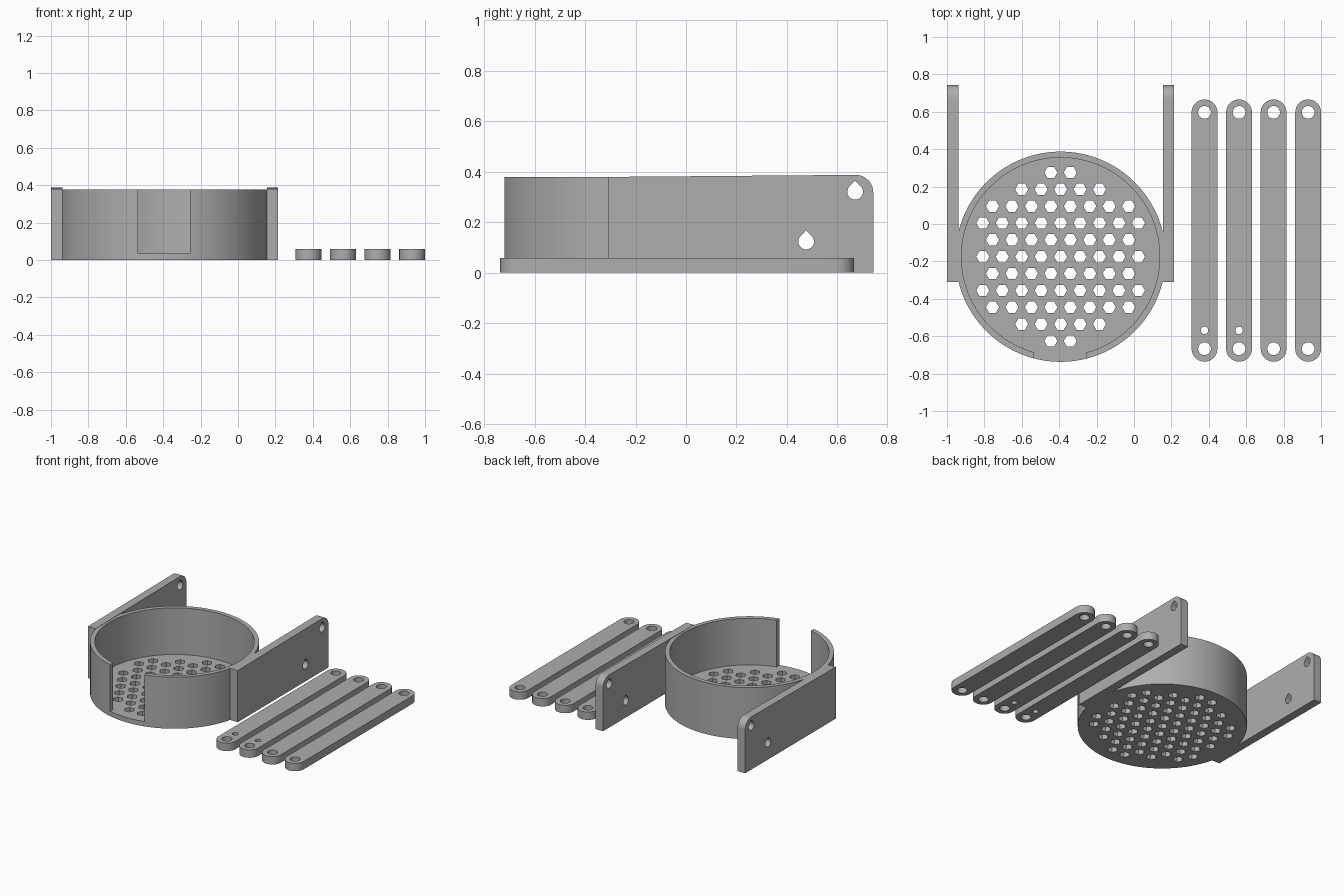
import bpy, bmesh, math
from mathutils import Matrix, Vector

if "Cube" in bpy.data.objects:
    bpy.data.objects.remove(bpy.data.objects["Cube"])

grey = bpy.data.materials.new("plain grey")
grey.diffuse_color = (0.42, 0.42, 0.42, 1)
grey.use_nodes = True
grey.node_tree.nodes["Principled BSDF"].inputs["Base Color"].default_value = grey.diffuse_color

CX, CY = -0.3925, -0.175          # cup centre
R_OUT, R_IN, CUP_H, FLOOR = 0.562, 0.53, 0.378, 0.036


def arc(cx, cy, r, a0, a1, n):
    """Points along an arc, angles in degrees."""
    return [(cx + r * math.cos(math.radians(a0 + (a1 - a0) * i / n)),
             cy + r * math.sin(math.radians(a0 + (a1 - a0) * i / n))) for i in range(n + 1)]


def circle(cx, cy, r, n=32):
    return arc(cx, cy, r, 0, 360, n)[:-1]


def teardrop(cx, cy, r):
    return arc(cx, cy, r, 135, 405, 24) + [(cx, cy + r * math.sqrt(2))]


def finish(obj):
    bpy.ops.object.select_all(action='DESELECT')
    obj.select_set(True)
    bpy.context.view_layer.objects.active = obj
    obj.data.materials.clear()
    obj.data.materials.append(grey)
    bpy.ops.object.shade_smooth_by_angle(angle=math.radians(30))


def plate(name, loops, thickness, matrix):
    """Flat plate: first loop is the outline, the others are through holes."""
    curve = bpy.data.curves.new(name, 'CURVE')
    curve.dimensions, curve.fill_mode, curve.extrude = '2D', 'BOTH', thickness / 2
    for loop in loops:
        s = curve.splines.new('POLY')
        s.points.add(len(loop) - 1)
        for p, (x, y) in zip(s.points, loop):
            p.co = (x, y, 0, 1)
        s.use_cyclic_u = True
    obj = bpy.data.objects.new(name, curve)
    bpy.context.collection.objects.link(obj)
    bpy.ops.object.select_all(action='DESELECT')
    obj.select_set(True)
    bpy.context.view_layer.objects.active = obj
    bpy.ops.object.convert(target='MESH')
    obj = bpy.context.object
    bm = bmesh.new()
    bm.from_mesh(obj.data)
    bmesh.ops.remove_doubles(bm, verts=bm.verts, dist=1e-5)
    bmesh.ops.transform(bm, matrix=matrix, verts=bm.verts)
    bmesh.ops.recalc_face_normals(bm, faces=bm.faces)
    bm.to_mesh(obj.data)
    bm.free()
    finish(obj)
    return obj


def mesh_object(name, bm):
    bmesh.ops.recalc_face_normals(bm, faces=bm.faces)
    me = bpy.data.meshes.new(name)
    bm.to_mesh(me)
    bm.free()
    obj = bpy.data.objects.new(name, me)
    bpy.context.collection.objects.link(obj)
    return obj


# Cup: revolved wall and floor
bm = bmesh.new()
N = 120
rings = []
for r, z in [(R_OUT, 0), (R_OUT, CUP_H), (R_IN, CUP_H), (R_IN, FLOOR)]:
    rings.append([bm.verts.new((x, y, z)) for x, y in circle(CX, CY, r, N)])
for a, b in zip(rings, rings[1:]):
    for i in range(N):
        j = (i + 1) % N
        bm.faces.new((a[i], a[j], b[j], b[i]))
bm.faces.new(rings[0])
bm.faces.new(rings[-1])
cup = mesh_object("perforated_cup", bm)

# Cutter: front slot and hexagonal drain holes
bm = bmesh.new()
slot = Matrix.Translation((CX - 0.003, CY - 0.53, FLOOR + 0.3)) @ Matrix.Diagonal((0.28, 0.3, 0.6, 1))
bmesh.ops.create_cube(bm, size=1, matrix=slot)
PITCH = 0.104
for row, count in enumerate([2, 5, 8, 9, 8, 9, 8, 9, 8, 5, 2]):
    for k in range(count):
        pos = (CX + (k - (count - 1) / 2) * PITCH, CY + (row - 5) * PITCH * 0.866, 0)
        # top stays below the slot's floor line except inside the cup
        bmesh.ops.create_cone(bm, cap_ends=True, segments=6, radius1=0.035, radius2=0.035, depth=0.2,
                              matrix=Matrix.Translation(pos) @ Matrix.Rotation(math.radians(30), 4, 'Z'))
# Keep one pair of hexagon corners pointing along x
for_check = [v.co.copy() for v in bm.verts[:]][8:14]
centre = sum(for_check, Vector()) / 6
cutter = mesh_object("cup_cutter", bm)
cutter.hide_render = True
mod = cup.modifiers.new("cut", 'BOOLEAN')
mod.operation, mod.solver, mod.object = 'DIFFERENCE', 'EXACT', cutter
mod.use_self = True
bpy.context.view_layer.objects.active = cup
bpy.ops.object.modifier_apply(modifier="cut")
bpy.data.objects.remove(cutter)
finish(cup)

# Side arms with rounded rear corner and teardrop holes (profile in y, z)
profile = [(-0.31, 0), (0.742, 0)] + arc(0.672, 0.317, 0.07, 0, 90, 16) + [(-0.31, 0.379)]
holes = [teardrop(0.67, 0.32, 0.031), teardrop(0.476, 0.123, 0.031)]
upright = Matrix(((0, 0, 1, 0), (1, 0, 0, 0), (0, 1, 0, 0), (0, 0, 0, 1)))
for name, side in [("left_arm", -1), ("right_arm", 1)]:
    plate(name, [profile] + holes, 0.061,
          Matrix.Translation((CX + side * 0.577, 0, 0)) @ upright)

# Four loose link bars, two of them with an extra small hole
for i in range(4):
    x = 0.377 + i * 0.1847
    outline = arc(x, 0.597, 0.069, 0, 180, 24) + arc(x, -0.667, 0.069, 180, 360, 24)
    loops = [outline, circle(x, 0.597, 0.034), circle(x, -0.667, 0.034)]
    if i < 2:
        loops.append(circle(x, -0.569, 0.02, 20))
    plate(f"link_bar_{i + 1}", loops, 0.058, Matrix.Translation((0, 0, 0.029)))
